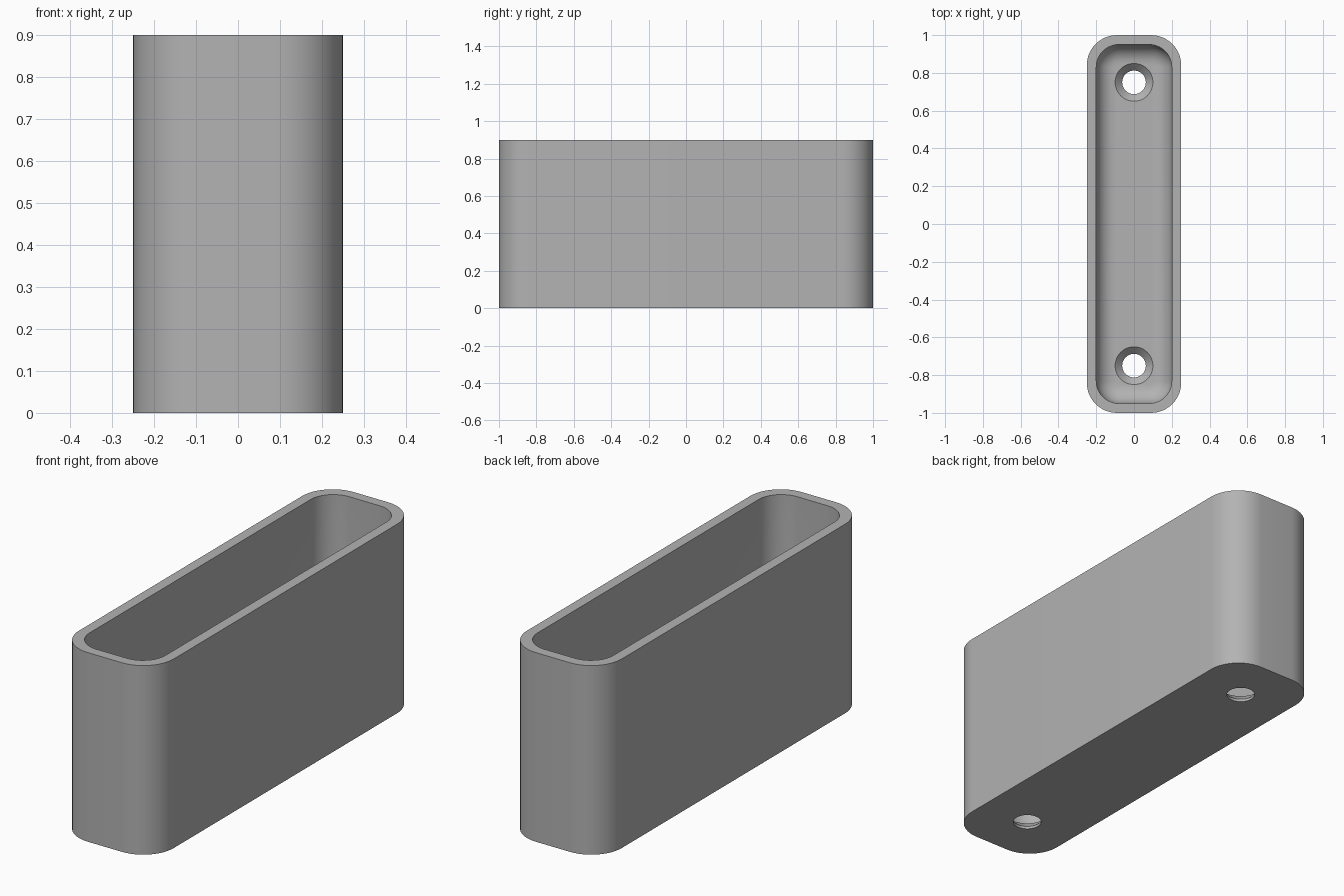
import bpy, bmesh
from math import sin, cos, pi, radians

if "Cube" in bpy.data.objects:
    bpy.data.objects.remove(bpy.data.objects["Cube"])

HALF_X, HALF_Y, HEIGHT = 0.25, 1.0, 0.9
WALL, FLOOR = 0.05, 0.05
OUTER_R, INNER_R, FILLET = 0.16, 0.12, 0.1
STEPS = 12

grey = bpy.data.materials.new("plain_grey")
grey.use_nodes = True
colour = (0.45, 0.45, 0.45, 1)
grey.diffuse_color = colour
grey.node_tree.nodes["Principled BSDF"].inputs["Base Color"].default_value = colour


def rounded_ring(bm, inset, radius, z):
    """Loop of vertices around a rounded rectangle."""
    cx, cy = HALF_X - inset - radius, HALF_Y - inset - radius
    ring = []
    for q, (sx, sy) in enumerate([(1, 1), (-1, 1), (-1, -1), (1, -1)]):
        for i in range(STEPS + 1):
            a = (q + i / STEPS) * pi / 2
            ring.append(bm.verts.new((sx * cx + radius * cos(a), sy * cy + radius * sin(a), z)))
    return ring


def circle_ring(bm, y, radius, z, count=48):
    return [bm.verts.new((radius * cos(2 * pi * i / count), y + radius * sin(2 * pi * i / count), z))
            for i in range(count)]


def loft(bm, rings):
    """Skin consecutive rings and cap both ends."""
    for a, b in zip(rings, rings[1:]):
        for i in range(len(a)):
            j = (i + 1) % len(a)
            bm.faces.new((a[i], a[j], b[j], b[i]))
    bm.faces.new(rings[0][::-1])
    bm.faces.new(rings[-1])
    bmesh.ops.recalc_face_normals(bm, faces=bm.faces)


def make_object(name, bm):
    mesh = bpy.data.meshes.new(name)
    bm.to_mesh(mesh)
    bm.free()
    mesh.materials.append(grey)
    obj = bpy.data.objects.new(name, mesh)
    bpy.context.collection.objects.link(obj)
    return obj


# Open tray: outer wall, rim, inner wall, filleted floor
bm = bmesh.new()
rings = [rounded_ring(bm, 0, OUTER_R, 0), rounded_ring(bm, 0, OUTER_R, HEIGHT),
         rounded_ring(bm, WALL, INNER_R, HEIGHT)]
for k in range(9):
    a = k / 8 * pi / 2
    shift = FILLET * (1 - cos(a))
    rings.append(rounded_ring(bm, WALL + shift, INNER_R - shift, FLOOR + FILLET * (1 - sin(a))))
loft(bm, rings)
tray = make_object("open_tray", bm)

# Countersunk screw holes through the floor
bm = bmesh.new()
for y in (-0.75, 0.75):
    profile = [(0.0625, -0.1), (0.0625, FLOOR - 0.0375), (0.1, FLOOR), (0.1, FLOOR + 0.05)]
    loft(bm, [circle_ring(bm, y, r, z) for r, z in profile])
cutter = make_object("screw_hole_cutter", bm)
cutter.hide_render = True

cut = tray.modifiers.new("screw_holes", 'BOOLEAN')
cut.operation = 'DIFFERENCE'
cut.solver = 'EXACT'
cut.object = cutter

# Bake the holes, drop the helper, smooth the curves
bpy.ops.object.select_all(action='DESELECT')
tray.select_set(True)
bpy.context.view_layer.objects.active = tray
bpy.ops.object.modifier_apply(modifier=cut.name)
bpy.data.objects.remove(cutter)
bpy.ops.object.shade_smooth_by_angle(angle=radians(30))
